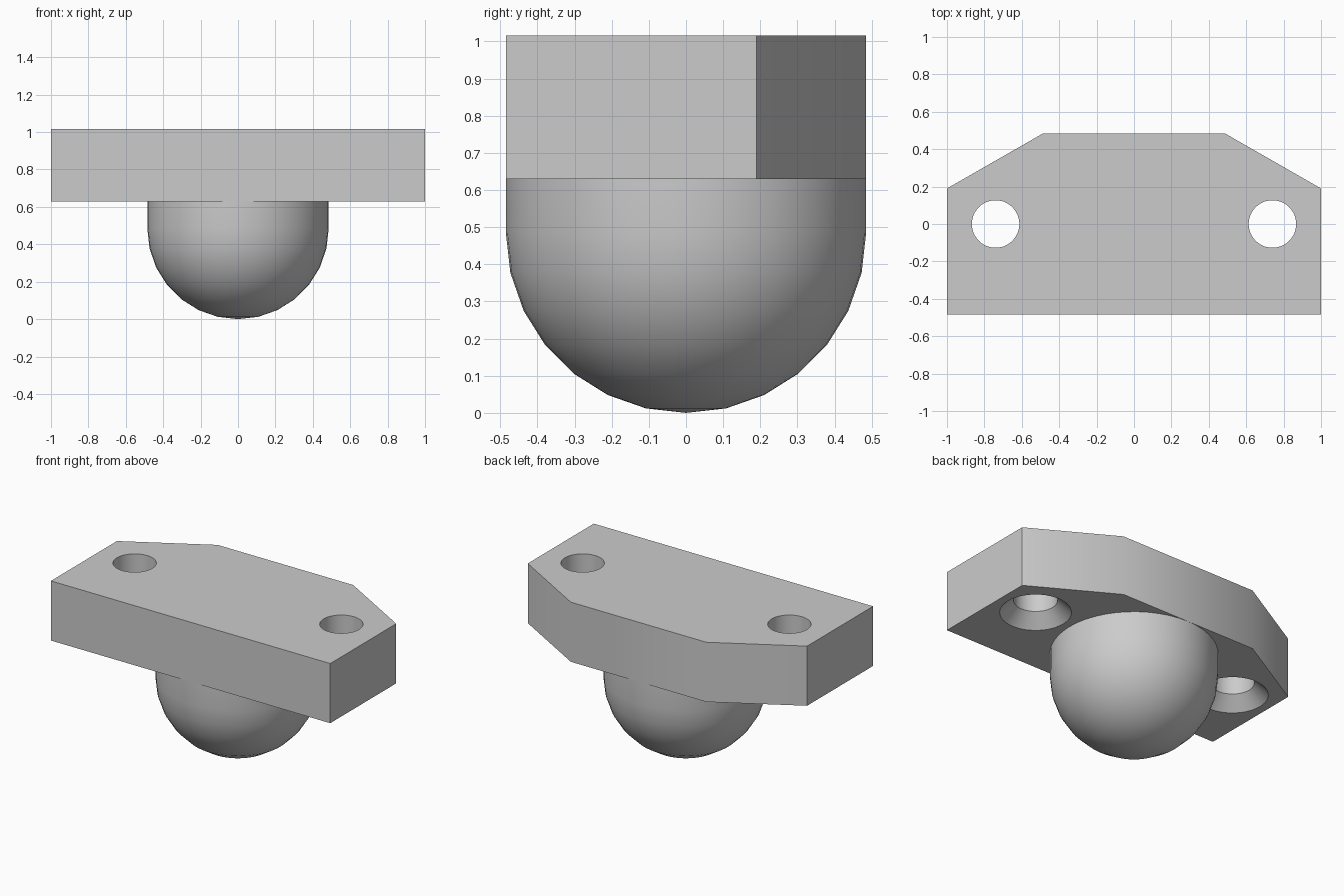
import bpy, bmesh, math

cube = bpy.data.objects.get("Cube")
if cube:
    bpy.data.objects.remove(cube, do_unlink=True)

grey = bpy.data.materials.new("plain_grey")
grey.use_nodes = True
colour = (0.6, 0.6, 0.6, 1)
grey.diffuse_color = colour
grey.node_tree.nodes["Principled BSDF"].inputs["Base Color"].default_value = colour

R = 0.485            # ball radius, also half the plate depth
BOTTOM, TOP = 0.63, 1.016
HOLE_X, HOLE_R, SINK_R, SINK_DEPTH = 0.74, 0.127, 0.207, 0.08


def make_object(name, bm):
    bmesh.ops.recalc_face_normals(bm, faces=bm.faces)
    mesh = bpy.data.meshes.new(name)
    bm.to_mesh(mesh)
    bm.free()
    mesh.materials.append(grey)
    obj = bpy.data.objects.new(name, mesh)
    bpy.context.collection.objects.link(obj)
    return obj


def lathe(name, profile, sides, x=0):
    """Spin a (radius, z) profile that starts and ends on the axis."""
    bm = bmesh.new()
    verts = [bm.verts.new((x + r, 0, z)) for r, z in profile]
    edges = [bm.edges.new(pair) for pair in zip(verts, verts[1:])]
    bmesh.ops.spin(bm, geom=verts + edges, cent=(x, 0, 0), axis=(0, 0, 1),
                   angle=math.tau, steps=sides)
    bmesh.ops.remove_doubles(bm, verts=bm.verts, dist=1e-4)
    return make_object(name, bm)


def shade(obj, angle):
    bpy.ops.object.select_all(action="DESELECT")
    obj.select_set(True)
    bpy.context.view_layer.objects.active = obj
    bpy.ops.object.shade_smooth_by_angle(angle=math.radians(angle))


# Mounting plate with the two back corners cut off
outline = [(-1, -R), (1, -R), (1, 0.19), (R, R), (-R, R), (-1, 0.19)]
bm = bmesh.new()
base = bm.faces.new([bm.verts.new((x, y, BOTTOM)) for x, y in outline])
side = bmesh.ops.extrude_face_region(bm, geom=[base], use_keep_orig=True)
raised = [g for g in side["geom"] if isinstance(g, bmesh.types.BMVert)]
bmesh.ops.translate(bm, verts=raised, vec=(0, 0, TOP - BOTTOM))
plate = make_object("mounting_plate", bm)

# Screw holes, countersunk from below
hole_profile = [(0, BOTTOM - 0.05), (SINK_R + 0.05, BOTTOM - 0.05),
                (HOLE_R, BOTTOM + SINK_DEPTH), (HOLE_R, TOP + 0.1), (0, TOP + 0.1)]
for label, sign in (("left", 1), ("right", -1)):
    cutter = lathe(label + "_hole_cutter", hole_profile, 48, sign * HOLE_X)
    cutter.hide_render = True
    cut = plate.modifiers.new(label + "_screw_hole", "BOOLEAN")
    cut.operation = "DIFFERENCE"
    cut.solver = "EXACT"
    cut.object = cutter
    bpy.context.view_layer.objects.active = plate
    bpy.ops.object.modifier_apply(modifier=cut.name)
    bpy.data.objects.remove(cutter, do_unlink=True)
shade(plate, 35)

# Round-ended stud: half ball below a short straight neck
STEPS = 7
stud_profile = [(R * math.sin(a), R - R * math.cos(a))
                for a in (i * math.pi / 2 / STEPS for i in range(STEPS + 1))]
stud_profile += [(R, BOTTOM + 0.005), (0, BOTTOM + 0.005)]
stud = lathe("round_stud", stud_profile, 48)
shade(stud, 35)
